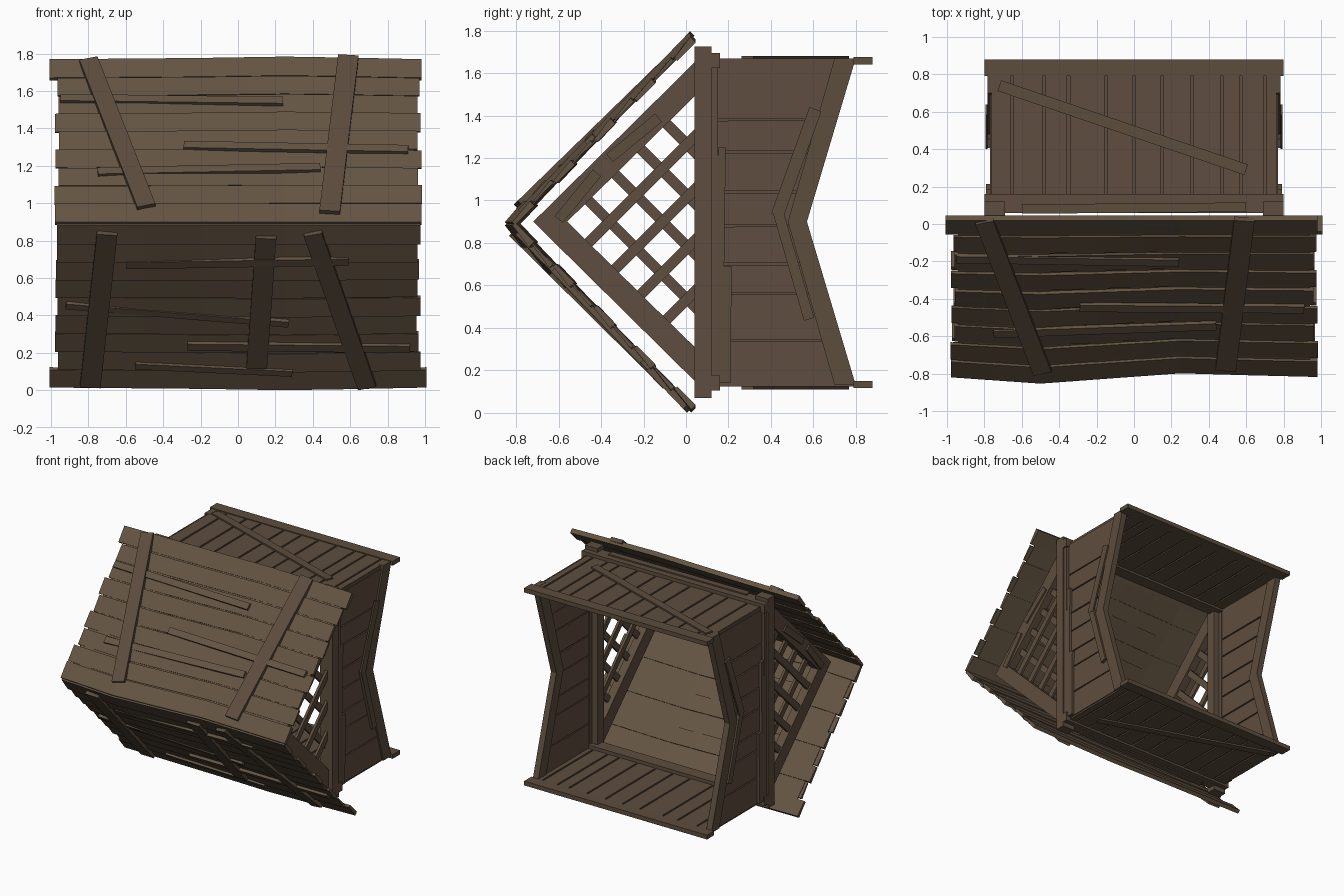
import bpy, bmesh, random
from mathutils import Vector as V

if "Cube" in bpy.data.objects:
    bpy.data.objects.remove(bpy.data.objects["Cube"])
random.seed(4)

def material(name, col):
    m = bpy.data.materials.new(name)
    m.diffuse_color = (*col, 1)
    m.use_nodes = True
    m.node_tree.nodes["Principled BSDF"].inputs["Base Color"].default_value = m.diffuse_color
    return m

ROOF = material("roof wood", (0.127, 0.090, 0.056))
WALL = material("wall wood", (0.112, 0.076, 0.049))
TRIM = material("trim wood", (0.108, 0.075, 0.047))

def part(name, mat, build):
    bm = bmesh.new()
    build(bm)
    bmesh.ops.recalc_face_normals(bm, faces=bm.faces)
    me = bpy.data.meshes.new(name)
    bm.to_mesh(me)
    bm.free()
    me.materials.append(mat)
    bpy.context.collection.objects.link(bpy.data.objects.new(name, me))

def loft(bm, rings):
    # capped tube through a list of matching rings
    vs = [[bm.verts.new(p) for p in r] for r in rings]
    n = len(vs[0])
    for a, b in zip(vs, vs[1:]):
        for i in range(n):
            bm.faces.new((a[i], a[(i + 1) % n], b[(i + 1) % n], b[i]))
    bm.faces.new(vs[0])
    bm.faces.new(vs[-1][::-1])

def box(bm, x0, x1, y0, y1, z0, z1):
    loft(bm, [[(x, y0, z0), (x, y1, z0), (x, y1, z1), (x, y0, z1)] for x in (x0, x1)])

def prism(bm, x0, x1, yz):
    loft(bm, [[(x, y, z) for y, z in yz] for x in (x0, x1)])

def board(bm, a, b, w, t, n):
    # plank from a to b, lying on a surface with normal n
    a, b, n = V(a), V(b), V(n).normalized()
    s = (b - a).cross(n).normalized() * w / 2
    loft(bm, [[p - s, p + s, p + s + n * t, p - s + n * t] for p in (a, b)])

def lerp_table(x, tab):
    if x <= tab[0][0]:
        return tab[0][1]
    for (xa, a), (xb, b) in zip(tab, tab[1:]):
        if x <= xb:
            return a + (b - a) * (x - xa) / (xb - xa)
    return tab[-1][1]

# --- Roof: two sagging slopes meeting at a ridge at the front ---
RIDGE = [(-1, -.81), (-.5, -.845), (.25, -.79), (.6, -.80), (1, -.81)]
EAVE = [(-1, .865), (-.2, .872), (.3, .88), (1, .865)]
MID = 0.89

def roof_pt(x, s, h, side):
    # s: 0 at ridge to 1 at eave, h: height off the slope
    r, e = lerp_table(x, RIDGE), lerp_table(x, EAVE)
    return V((x, r + (0.045 - r) * s - 0.7 * h, MID + side * (e * s + 0.7 * h)))

def roof_strip(bm, x0, x1, s0, s1, h0, h1, base, side, skew=0):
    xs = [x0] + [x for x in (-.75, -.5, -.2, .05, .25, .6) if x0 < x < x1] + [x1]
    rings = []
    for x in xs:
        k = skew * x
        rings.append([roof_pt(x, s0 + k, base, side), roof_pt(x, s1 + k, base, side),
                      roof_pt(x, s1 + k, h1, side), roof_pt(x, s0 + k, h0, side)])
    loft(bm, rings)

def slope(side):
    def build(bm):
        roof_strip(bm, -.94, .94, 0, .985, .008, .008, 0, side)
        n = 9
        for i in range(n):
            e = 1 if i == n - 1 else .975
            roof_strip(bm, -e + random.uniform(-.01, .02), e - random.uniform(-.01, .02),
                       i / n + (.004 if i else 0), (i + 1) / n - .006, .012,
                       random.uniform(.02, .03), .004 if i % 2 else -.008, side,
                       random.uniform(-.004, .004) if 0 < i < n - 1 else 0)
    return build

part("upper_roof_slope", ROOF, slope(1))
part("lower_roof_slope", ROOF, slope(-1))

# boards nailed over the roof: (x, z) start, (x, z) end, width
BOARDS = [(-.80, 1.75, -.49, .96, .10), (.59, 1.76, .49, .93, .11),
          (-.70, .86, -.79, .04, .11), (.15, .84, .10, .15, .11), (.40, .86, .69, .04, .10)]
BATTENS = [(-.95, 1.545, .24, 1.52, .05), (-.29, 1.29, .91, 1.27, .05), (-.75, 1.15, .44, 1.17, .05),
           (-.60, .69, .59, .71, .05), (-.92, .47, .27, .38, .04), (-.27, .255, .92, .24, .05),
           (-.55, .15, .29, .12, .04)]

def roof_boards(rows, h, thick):
    def build(bm):
        for xa, za, xb, zb, w in rows:
            side = 1 if za > MID else -1
            a = roof_pt(xa, abs(za - MID) / .87, h, side)
            b = roof_pt(xb, abs(zb - MID) / .87, h, side)
            board(bm, a, b, w, thick, (0, -.7, .7 * side))
    return build

part("roof_cross_boards", TRIM, roof_boards(BOARDS, .012, .03))
part("roof_battens", ROOF, roof_boards(BATTENS, .014, .022))

# --- Gable ends: triangular frame with diagonal lattice ---
def uw(u, w):
    # diagonal coordinates to (y, z)
    return ((u + w - 1.8) / 2, .9 + (u - w) / 2)

def gables(bm):
    for s in (-1, 1):
        for m in (-1, 1):
            prism(bm, s * .70, s * .765, [(-.72, .9), (.05, .9 + m * .76), (.05, .9 + m * .60), (-.56, .9)])

def lattice(bm):
    for s in (-1, 1):
        for c in (.54, .79, 1.03, 1.27):
            for flip in (0, 1):
                x = s * (.715 + .02 * flip)
                q = [(c - .035, .3), (c + .035, .3), (c + .035, 1.92 - c), (c - .035, 1.92 - c)]
                prism(bm, x, x + s * .02, [uw(*(p[::-1] if flip else p)) for p in q])

def gable_scraps(bm):
    for s in (-1, 1):
        board(bm, (s * .765, -.60, .91), (s * .765, -.42, 1.13), .05, .012, (s, 0, 0))
        board(bm, (s * .765, -.36, 1.20), (s * .765, -.13, 1.39), .05, .012, (s, 0, 0))

part("gable_frames", WALL, gables)
part("gable_lattice", WALL, lattice)
part("gable_scrap_boards", TRIM, gable_scraps)

# --- Rectangular frame between the roof and the body ---
def frame(bm):
    for s in (-1, 1):
        box(bm, s * .69, s * .80, .04, .12, .07, 1.725)
        box(bm, s * .74, s * .79, .12, .15, .12, 1.69)
        z = .9 + s * .76
        box(bm, -.80, .80, .06, .16, z - .035, z + .035)

part("front_frame", WALL, frame)

# --- Side walls: horizontal planks with a V-notched back edge ---
def notch(z):
    return .57 + .23 * abs(z - .9) / .77

def side_walls(bm):
    zs = [.13, .34, .56, .70, .88, 1.04, 1.23, 1.38, 1.65]
    for s in (-1, 1):
        prism(bm, s * .752, s * .758, [(.1, .13), (.79, .13), (.56, .9), (.79, 1.67), (.1, 1.67)])
        for a, b in zip(zs, zs[1:]):
            a, b, k = a + .005, b - .005, random.uniform(-.004, .004)
            pts = [(.1, a), (notch(a) - .02, a)]
            if a < .9 < b:
                pts.append((notch(.9) - .02, .9))
            pts += [(notch(b) - .02, b + k), (.1, b)]
            prism(bm, s * .742, s * .77, pts)

def side_trim(bm):
    for s in (-1, 1):
        for m in (-1, 1):
            prism(bm, s * .735, s * .782, [(.57, .9), (.80, .9 + m * .77), (.70, .9 + m * .77), (.48, .9)])
        n = (s, 0, 0)
        board(bm, (s * .782, .61, 1.43), (s * .782, .43, .93), .06, .012, n)
        board(bm, (s * .77, .43, .96), (s * .77, .58, .44), .05, .022, n)
        board(bm, (s * .77, .185, .14), (s * .77, .19, .69), .05, .02, n)
        board(bm, (s * .77, .155, .14), (s * .77, .17, 1.25), .035, .02, n)

part("side_walls", WALL, side_walls)
part("side_wall_trim", TRIM, side_trim)

# --- Top and bottom walls: planks running front to back ---
def end_walls(bm):
    xs = [-.77, -.65, -.48, -.35, -.15, 0, .15, .31, .47, .57, .70, .77]
    for s in (-1, 1):
        z = .895 + s * .76
        box(bm, -.76, .76, .1, .82, z - .003, z + .003)
        for a, b in zip(xs, xs[1:]):
            box(bm, a + .007, b - .007, .1, .82, z - .013, z + .013)

def end_trim(bm):
    for s in (-1, 1):
        z = .895 + s * .763
        box(bm, -.80, .80, .79, .88, z - .017, z + .017)
        o = .895 + s * .773
        board(bm, (-.72, .74, o), (.60, .29, o), .06, .012, (0, 0, s))
        board(bm, (-.60, .08, .9 + s * .795), (.60, .09, .9 + s * .795), .05, .01, (0, 0, s))

part("top_and_bottom_walls", WALL, end_walls)
part("top_and_bottom_trim", TRIM, end_trim)
